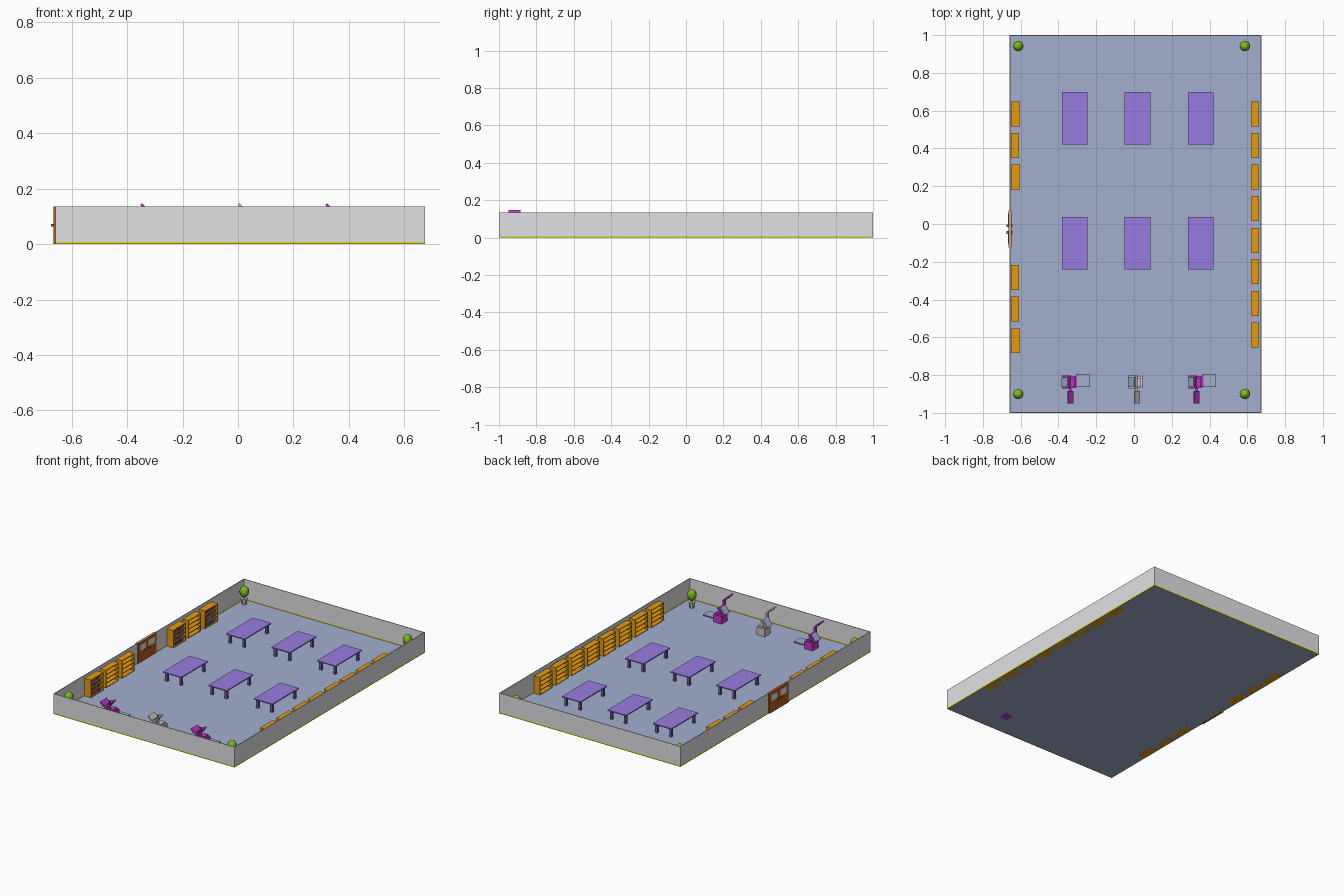
import bpy, bmesh, math, random
from mathutils import Matrix, Vector

if "Cube" in bpy.data.objects:
    bpy.data.objects.remove(bpy.data.objects["Cube"])

random.seed(4)


def material(name, rgb):
    m = bpy.data.materials.new(name)
    lin = [((c / 255 + 0.055) / 1.055) ** 2.4 for c in rgb]
    m.diffuse_color = (*lin, 1)
    m.use_nodes = True
    m.node_tree.nodes["Principled BSDF"].inputs["Base Color"].default_value = m.diffuse_color
    return m


FLOOR = material("slate_blue", (162, 175, 206))
WALL = material("wall_grey", (226, 226, 229))
TRIM = material("yellow_trim", (236, 224, 16))
PURPLE = material("table_purple", (153, 124, 224))
DARK = material("dark_purple", (108, 90, 158))
WOOD = material("orange_wood", (229, 155, 20))
DOOR = material("door_brown", (182, 91, 28))
LEAF = material("leaf_green", (126, 186, 30))
MAGENTA = material("machine_magenta", (190, 56, 202))
GREY = material("machine_grey", (202, 200, 198))


class Part:
    """Collects boxes and other primitives into one object."""

    def __init__(self, name):
        self.name, self.bm, self.mats = name, bmesh.new(), []

    def paint(self, verts, mat):
        if mat not in self.mats:
            self.mats.append(mat)
        for f in {f for v in verts for f in v.link_faces}:
            f.material_index = self.mats.index(mat)

    def box(self, lo, hi, mat, tilt=0.0):
        """Box between two corners, optionally tilted about the y axis."""
        lo, hi = Vector(lo), Vector(hi)
        m = (Matrix.Translation((lo + hi) / 2) @ Matrix.Rotation(tilt, 4, 'Y')
             @ Matrix.Diagonal((*(hi - lo), 1)))
        self.paint(bmesh.ops.create_cube(self.bm, size=1, matrix=m)["verts"], mat)

    def cone(self, at, r1, r2, h, mat, n=12):
        m = Matrix.Translation(Vector(at) + Vector((0, 0, h / 2)))
        self.paint(bmesh.ops.create_cone(self.bm, cap_ends=True, segments=n, radius1=r1,
                                         radius2=r2, depth=h, matrix=m)["verts"], mat)

    def done(self):
        me = bpy.data.meshes.new(self.name)
        self.bm.to_mesh(me)
        self.bm.free()
        for m in self.mats:
            me.materials.append(m)
        ob = bpy.data.objects.new(self.name, me)
        bpy.context.collection.objects.link(ob)
        return ob


X0, X1, H, T = -0.658, 0.674, 0.135, 0.005

# floor
p = Part("floor")
p.box((X0, -1, 0.0004), (X1, 1, 0.001), FLOOR)
p.done()

# walls with a thin yellow skirting
p = Part("walls")
s = Part("skirting")
for lo, hi in [((X0, -1), (X0 + T, 1)), ((X1 - T, -1), (X1, 1)),
               ((X0 + T, -1), (X1 - T, -1 + T)), ((X0 + T, 1 - T), (X1 - T, 1))]:
    p.box((*lo, 0.008), (*hi, H), WALL)
    s.box((*lo, 0), (*hi, 0.008), TRIM)
p.done()
s.done()

# double door: slab, window panes and handles
p = Part("double_door")
yc = -0.027
p.box((X0 - 0.007, yc - 0.098, 0), (X0 + T + 0.004, yc + 0.098, H), DOOR)
for side in (-1, 1):
    y = yc + side * 0.047
    p.box((X0 - 0.008, y - 0.032, 0.075), (X0 + T + 0.005, y + 0.032, 0.116), WALL)
    y = yc + side * 0.018
    p.box((X0 - 0.016, y - 0.007, 0.064), (X0 + T + 0.011, y + 0.007, 0.072), DOOR)
p.done()


# tables
def table(cx, cy):
    p = Part("table")
    w, d = 0.068, 0.139
    p.box((cx - w, cy - d, 0.058), (cx + w, cy + d, 0.065), PURPLE)
    for sx in (-1, 1):
        for sy in (-1, 1):
            x, y = cx + sx * (w - 0.016), cy + sy * (d - 0.02)
            p.box((x - 0.008, y - 0.008, 0.001), (x + 0.008, y + 0.008, 0.058), DARK)
    p.done()


for cx in (-0.314, 0.019, 0.354):
    for cy in (0.56, -0.103):
        table(cx, cy)


# shelves: back panel, sides and boards, open towards the room
def shelf(xb, face, y, books=False):
    p = Part("book_shelf" if books else "shelf")
    d, w, h, t = (0.047 if books else 0.042), 0.066, 0.118, 0.005

    def b(a0, a1, y0, y1, z0, z1, mat=WOOD):
        xs = sorted((xb + face * a0, xb + face * a1))
        p.box((xs[0], y0, z0), (xs[1], y1, z1), mat)

    b(0, t, y - w, y + w, 0, h)
    for e in (-1, 1):
        ys = sorted((y + e * w, y + e * (w - t)))
        b(t, d, *ys, 0, h)
    step = (h - t) / 4
    for i in range(5):
        b(t, d, y - w + t, y + w - t, i * step, i * step + t)
    if books:
        for i in range(4):
            q = y - w + t + 0.003
            while q < y + w - 0.02:
                bw = random.uniform(0.010, 0.016)
                z = i * step + t
                b(t, d - 0.008, q, q + bw, z, z + random.uniform(0.014, 0.021),
                  random.choice((DARK, DARK, PURPLE, DOOR)))
                q += bw + random.choice((0.001, 0.001, 0.008))
    p.done()


for y in (0.583, 0.416, 0.248, 0.083, -0.087, -0.252, -0.42, -0.587):
    shelf(0.662, -1, y)
for y, full in ((0.583, True), (0.416, False), (0.248, True),
                (-0.283, False), (-0.45, False), (-0.618, True)):
    shelf(-0.65, 1, y, full)


# plants: pot with rim, stem, ribbed egg-shaped foliage
def plant(x, y):
    p = Part("potted_plant")
    p.cone((x, y, 0.001), 0.015, 0.019, 0.032, GREY, 8)
    p.cone((x, y, 0.033), 0.022, 0.022, 0.007, GREY, 8)
    p.cone((x, y, 0.040), 0.005, 0.005, 0.02, LEAF, 6)
    vs = bmesh.ops.create_uvsphere(p.bm, u_segments=24, v_segments=12, radius=1)["verts"]
    for v in vs:
        a = round(math.atan2(v.co.y, v.co.x) / (math.pi / 12))
        r = 0.029 if a % 2 else 0.026
        v.co = (x + v.co.x * r, y + v.co.y * r, 0.084 + v.co.z * 0.036)
    p.paint(vs, LEAF)
    for f in {f for v in vs for f in v.link_faces}:
        f.smooth = True
    p.done()


for x in (-0.613, 0.587):
    for y in (-0.9, 0.942):
        plant(x, y)


# machines: body, slanted screen, raised arm and an optional side tray
def machine(cx, mat, tray, z0=0.001):
    p = Part("machine")
    p.box((cx - 0.026, -0.868, z0), (cx + 0.033, -0.806, 0.052), mat)
    p.box((cx - 0.006, -0.862, 0.052), (cx + 0.024, -0.815, 0.064), mat)
    # screen, facing left and up
    p.box((cx - 0.023, -0.872, 0.05), (cx - 0.012, -0.803, 0.110), mat, math.radians(38))
    p.box((cx - 0.0285, -0.862, 0.057), (cx - 0.0195, -0.813, 0.107), FLOOR, math.radians(38))
    # arm and tilted head
    p.box((cx - 0.004, -0.885, 0.05), (cx + 0.010, -0.868, 0.128), mat)
    p.box((cx - 0.015, -0.95, 0.127), (cx + 0.021, -0.884, 0.136), mat, math.radians(45))
    if tray:
        p.box((cx + 0.033, -0.864, 0.025), (cx + 0.107, -0.798, 0.033), mat)
        p.box((cx + 0.039, -0.8638, 0.033), (cx + 0.1068, -0.7982, 0.0334), FLOOR)
    p.done()


machine(-0.340, MAGENTA, True)
machine(0.012, GREY, False)
machine(0.328, MAGENTA, True, 0.0)
